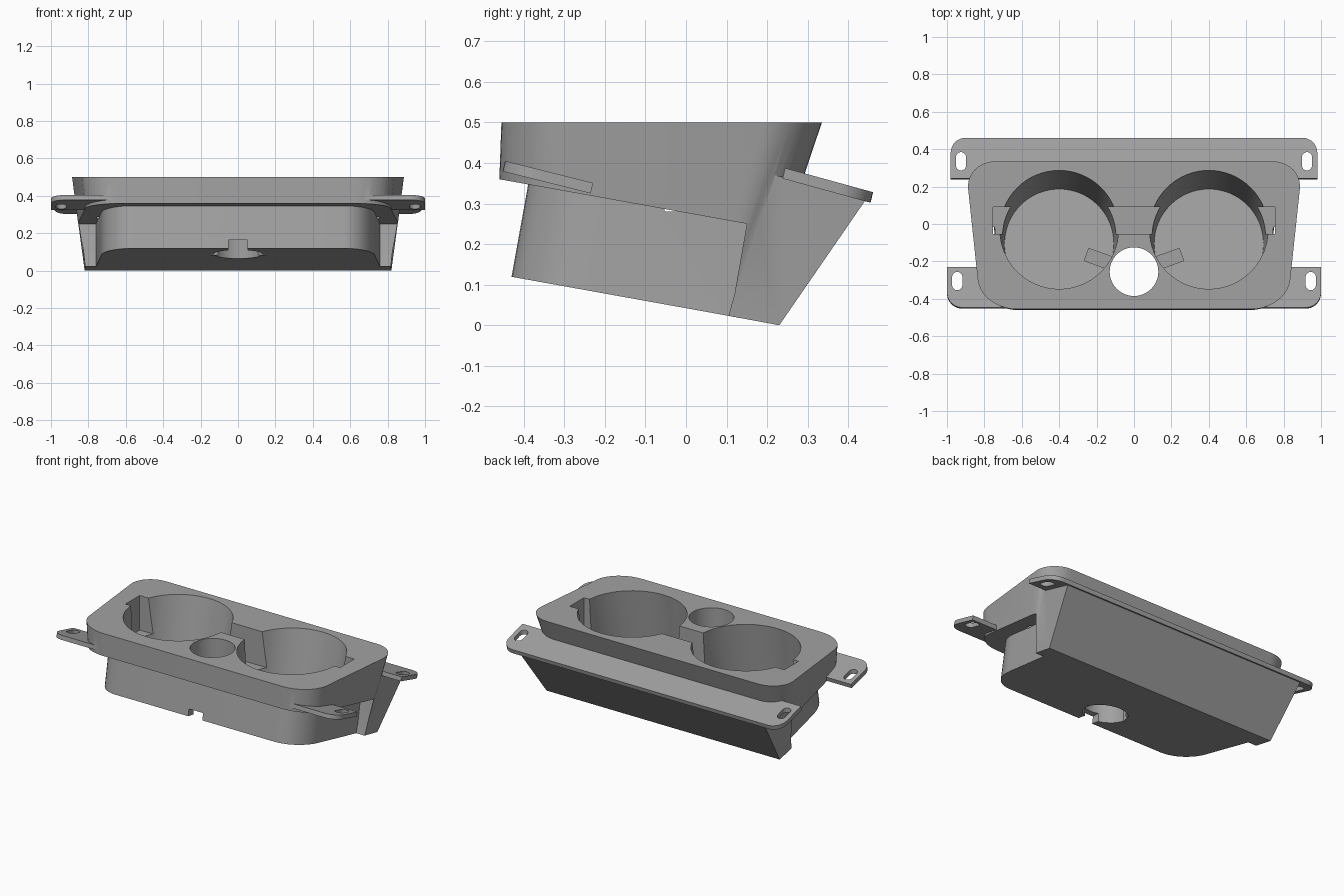
import bpy, bmesh, math
from mathutils import Vector

if "Cube" in bpy.data.objects:
    bpy.data.objects.remove(bpy.data.objects["Cube"])

SLOPE = 0.18                       # tilt of the underside and cups


def under(y, lift=0.0):
    return 0.042 - SLOPE * y + lift


grey = bpy.data.materials.new("plastic grey")
grey.diffuse_color = (0.36, 0.36, 0.36, 1)
grey.use_nodes = True
grey.node_tree.nodes["Principled BSDF"].inputs["Base Color"].default_value = grey.diffuse_color


def loft(name, low, high):
    """Closed solid between two matching rings of points."""
    bm = bmesh.new()
    a = [bm.verts.new(p) for p in low]
    b = [bm.verts.new(p) for p in high]
    n = len(a)
    bm.faces.new(a[::-1])
    bm.faces.new(b)
    for i in range(n):
        j = (i + 1) % n
        bm.faces.new((a[i], a[j], b[j], b[i]))
    bmesh.ops.recalc_face_normals(bm, faces=bm.faces)
    me = bpy.data.meshes.new(name)
    bm.to_mesh(me)
    bm.free()
    me.materials.append(grey)
    ob = bpy.data.objects.new(name, me)
    bpy.context.collection.objects.link(ob)
    return ob


def corner(a, c, b, n=10):
    """Elliptical corner from a to b around corner point c."""
    out = []
    for i in range(n + 1):
        t = math.pi / 2 * i / n
        out.append(tuple(c[k] + (a[k] - c[k]) * (1 - math.sin(t))
                         + (b[k] - c[k]) * (1 - math.cos(t)) for k in (0, 1)))
    return out


def symmetric(right):
    return right + [(-x, y) for x, y in reversed(right)]


def circle(cx, cy, r, z, n=64):
    return [(cx + r * math.cos(2 * math.pi * i / n),
             cy + r * math.sin(2 * math.pi * i / n), z) for i in range(n)]


def box(name, x0, x1, y0, y1, z0, z1):
    ring = [(x0, y0), (x1, y0), (x1, y1), (x0, y1)]
    return loft(name, [(*p, z0) for p in ring], [(*p, z1) for p in ring])


def boolean(target, tool, op):
    m = target.modifiers.new(op, 'BOOLEAN')
    m.operation, m.solver, m.object = op, 'EXACT', tool
    bpy.context.view_layer.objects.active = target
    bpy.ops.object.modifier_apply(modifier=m.name)
    bpy.data.objects.remove(tool, do_unlink=True)


# Tapered upper shell
top = symmetric(corner((.63, -.455), (.818, -.455), (.835, -.30))
                + corner((.887, .19), (.90, .335), (.74, .335)))
foot = symmetric(corner((.60, -.475), (.765, -.475), (.775, -.32))
                 + corner((.815, .03), (.82, .15), (.68, .15)))
body = loft("cup_holder_body", [(*p, -.05) for p in foot], [(*p, .5) for p in top])

# Step under the shell
step = [(-.6, .385), (.15, .25), (.11, .022), (.4, -.03), (.4, -.3), (-.6, -.3)]
boolean(body, loft("step_cutter", [(-1.2, *p) for p in step],
                   [(1.2, *p) for p in step]), 'DIFFERENCE')

# Lower cup housing, square to the tilted underside
low = symmetric(corner((.56, -.43), (.715, -.43), (.73, -.24)) + [(.76, .12)])
h = 0.262
boolean(body, loft("lower_housing", [(x, y, under(y)) for x, y in low],
                   [(x, y + h * SLOPE, under(y, h)) for x, y in low]), 'UNION')

# Rear wedge
wedge = [(.817, .105, under(.105)), (.82, .23, 0), (.862, .445, .312), (.855, .20, .375)]
boolean(body, loft("rear_wedge", [(-x, y, z) for x, y, z in wedge], wedge), 'UNION')


# Mounting flanges
def plate(name, ring, z0, slope, thick=.026):
    return loft(name, [(x, y, z0 - slope * y) for x, y in ring],
                [(x, y + .006, z0 - slope * y + thick) for x, y in ring])


rear = symmetric([(.98, .238)] + corner((.98, .375), (.98, .455), (.90, .455)))
boolean(body, plate("rear_flange", rear, .427, .275), 'UNION')
for s in (-1, 1):
    front = [(.62, -.235), (.62, -.452)] + corner((.92, -.452), (1, -.452), (1, -.37)) + [(1, -.235)]
    boolean(body, plate("front_flange", [(s * x, y) for x, y in front], .266, .25), 'UNION')

# Screw slots
for s in (-1, 1):
    for cx, cy in ((.925, .335), (.945, -.305)):
        ring = []
        for i in range(24):
            t = 2 * math.pi * (i + .5) / 24
            ring.append((s * cx + .027 * math.cos(t),
                         cy + .027 * math.sin(t) + math.copysign(.022, math.sin(t))))
        boolean(body, loft("slot_cutter", [(*p, .2) for p in ring],
                           [(*p, .47) for p in ring]), 'DIFFERENCE')

# Tilted cup wells
for s in (-1, 1):
    floor = [(x, y, under(y, .03)) for x, y, z in circle(s * .4, -.105, .292, 0)]
    rim = circle(s * .4, -.03, .317, .502)
    boolean(body, loft("cup_cutter", floor, rim), 'DIFFERENCE')

# Handle notches through both cups
boolean(body, box("notch_cutter", -.755, .755, -.053, .09, .28, .6), 'DIFFERENCE')

# Centre hole and front cable channel
boolean(body, loft("hole_cutter", circle(0, -.255, .13, -.2), circle(0, -.255, .13, .6)), 'DIFFERENCE')
boolean(body, box("channel_cutter", -.05, .05, -.6, -.25, -.1, .163), 'DIFFERENCE')

# Small cable windows from the hole into each cup
for s in (-1, 1):
    d = Vector((s * .94, .34, 0))
    n = Vector((-d.y, d.x, 0)) * .035
    start = Vector((0, -.255, 0)) + d * .05
    end = start + d * .22
    ring = [start - n, end - n, end + n, start + n]
    boolean(body, loft("window_cutter", [(p.x, p.y, .085) for p in ring],
                       [(p.x, p.y, .16) for p in ring]), 'DIFFERENCE')

bpy.ops.object.select_all(action='DESELECT')
body.select_set(True)
bpy.context.view_layer.objects.active = body
bpy.ops.object.shade_smooth_by_angle(angle=math.radians(25))
